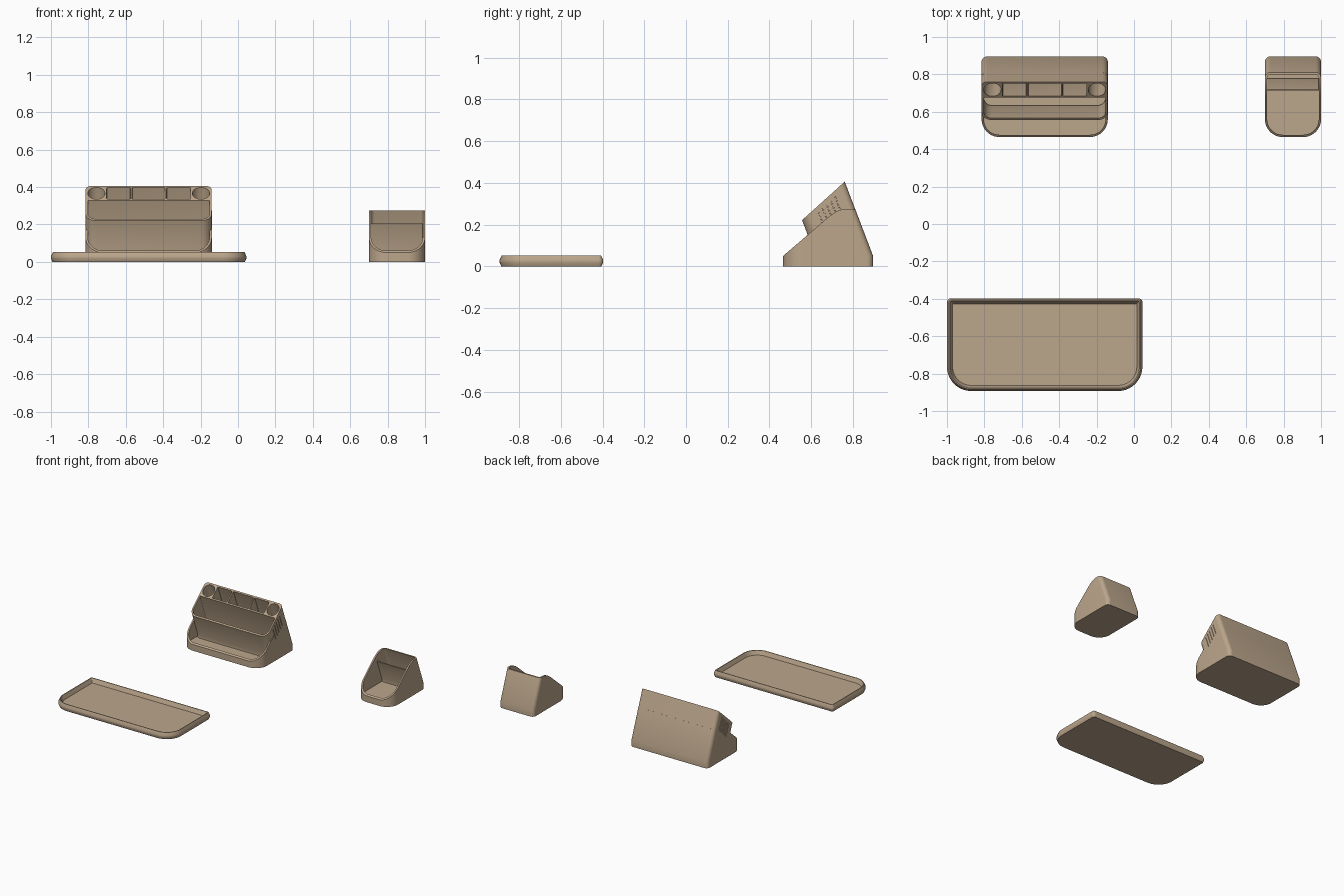
import bpy, bmesh, math

if "Cube" in bpy.data.objects:
    bpy.data.objects.remove(bpy.data.objects["Cube"])


def ring(x0, x1, y0, y1, rf, rb, n=10):
    """Rounded rectangle: rf = front corner radius, rb = back corner radius."""
    pts = []
    for cx, cy, r, a0 in ((x0 + rf, y0 + rf, rf, 180), (x1 - rf, y0 + rf, rf, 270),
                          (x1 - rb, y1 - rb, rb, 0), (x0 + rb, y1 - rb, rb, 90)):
        for i in range(n + 1):
            a = math.radians(a0 + 90 * i / n)
            pts.append((cx + r * math.cos(a), cy + r * math.sin(a)))
    return pts


def loft(name, sections):
    """Skin a stack of (z, ring) sections and cap both ends."""
    bm = bmesh.new()
    loops = [[bm.verts.new((x, y, z)) for x, y in pts] for z, pts in sections]
    for a, b in zip(loops, loops[1:]):
        for i in range(len(a)):
            j = (i + 1) % len(a)
            bm.faces.new((a[i], a[j], b[j], b[i]))
    bm.faces.new(loops[0][::-1])
    bm.faces.new(loops[-1])
    return finish(name, bm)


def extrude_x(name, profile, x0, x1):
    bm = bmesh.new()
    f = bm.faces.new([bm.verts.new((x0, y, z)) for y, z in profile])
    ext = bmesh.ops.extrude_face_region(bm, geom=[f])["geom"]
    bmesh.ops.translate(bm, vec=(x1 - x0, 0, 0),
                        verts=[v for v in ext if isinstance(v, bmesh.types.BMVert)])
    return finish(name, bm)


def finish(name, bm):
    bmesh.ops.recalc_face_normals(bm, faces=bm.faces)
    me = bpy.data.meshes.new(name)
    bm.to_mesh(me)
    bm.free()
    ob = bpy.data.objects.new(name, me)
    bpy.context.collection.objects.link(ob)
    return ob


def combine(ob, other, op="DIFFERENCE"):
    m = ob.modifiers.new("bool", "BOOLEAN")
    m.operation, m.solver, m.object = op, "EXACT", other
    bpy.context.view_layer.objects.active = ob
    bpy.ops.object.modifier_apply(modifier=m.name)
    bpy.data.objects.remove(other)


def back(z):
    """Back face of the holders: upright at the foot, then leaning forward."""
    return 0.896 - 0.38 * max(z - 0.05, 0)


DEPTH = 0.275   # depth of the pen cup
T = 0.012       # wall thickness


def slanted(name, x0, x1, o0, o1, z0, z1, rf, rb):
    """Leaning prism; o0 and o1 are offsets behind the cup's front wall."""
    zs = [z0] + ([0.05] if z0 < 0.05 < z1 else []) + [z1]
    return loft(name, [(z, ring(x0, x1, back(z) - DEPTH + o0, back(z) - DEPTH + o1, rf, rb))
                       for z in zs])


def wedge(name, x0, x1):
    """Open wedge shell with a low rounded front and leaning back."""
    body = loft(name, [(z, ring(x0, x1, 0.465, back(z), 0.095, 0.03)) for z in (0, 0.05, 0.3)])
    inner = loft("inner", [(z, ring(x0 + T, x1 - T, 0.465 + T, back(z) - T, 0.083, 0.018))
                           for z in (0.025, 0.05, 0.35)])
    combine(body, inner)
    cut = [(0.3, 0.045), (0.46, 0.045), (0.68, 0.234), (0.705, 0.253), (0.73, 0.267),
           (0.755, 0.274), (0.775, 0.275), (1.1, 0.275), (1.1, 0.6), (0.3, 0.6)]
    combine(body, extrude_x("cut", cut, x0 - 0.1, x1 + 0.1))
    return body


# Shallow tray with chamfered rim
def tray_ring(i):
    return ring(-1 + i, 0.045 - i, -0.893 + i, -0.397 - i, 0.13 - i, max(0.022 - i, 0.004))


tray = loft("tray", [(z, tray_ring(i)) for z, i in (
    (0, 0.008), (0.018, 0), (0.03, 0), (0.052, 0.010), (0.052, 0.016), (0.02, 0.03))])

# Small card holder with a leaning partition
card_holder = wedge("card_holder", 0.70, 1.0)
off = 0.71 - (back(0.205) - DEPTH)
card_partition = slanted("card_partition", 0.70 + T, 1.0 - T, off, off + 0.010,
                         0.024, 0.205, 0.001, 0.001)

# Pen holder: wedge base plus leaning cup
X0, X1 = -0.815, -0.14
pen_holder = wedge("pen_holder", X0, X1)
cup = slanted("cup", X0 + 0.0005, X1 - 0.0005, 0, DEPTH - 0.0005, 0.015, 0.5, 0.055, 0.03)
opening = [(0.355, 0.04), (0.555, 0.22), (0.76, 0.405), (1.0, 0.622), (1.0, 0.8), (0.2, 0.8), (0.2, 0.04)]
combine(cup, extrude_x("cut", opening, -1, 0))
combine(pen_holder, cup, "UNION")

# Pockets: front slot, round end tubes, three back cells
pockets = [(X0 + T, X1 - T, 0.013, 0.160, 0.043, 0.006),
           (X0 + T, X0 + T + 0.092, 0.171, 0.263, 0.045, 0.045),
           (X1 - T - 0.092, X1 - T, 0.171, 0.263, 0.045, 0.045),
           (-0.702, -0.575, 0.171, 0.263, 0.004, 0.004),
           (-0.566, -0.390, 0.171, 0.263, 0.004, 0.004),
           (-0.381, -0.253, 0.171, 0.263, 0.004, 0.004)]
for a, b, o0, o1, rf, rb in pockets:
    combine(pen_holder, slanted("pocket", a, b, o0, o1, 0.035, 0.6, rf, rb))

# Grip grooves on both ends of the cup
for i in range(5):
    o = 0.09 + 0.027 * i
    top = 0.20 + 0.672 * o
    for x in (X0, X1):
        combine(pen_holder, slanted("groove", x - 0.004, x + 0.004, o, o + 0.006,
                                    top - 0.09, top, 0.001, 0.001))

# Shared finish
mat = bpy.data.materials.new("tan")
mat.diffuse_color = (0.50, 0.38, 0.26, 1)
mat.use_nodes = True
mat.node_tree.nodes["Principled BSDF"].inputs["Base Color"].default_value = mat.diffuse_color
for ob in (tray, card_holder, card_partition, pen_holder):
    ob.data.materials.clear()
    ob.data.materials.append(mat)
    bpy.ops.object.select_all(action="DESELECT")
    ob.select_set(True)
    bpy.context.view_layer.objects.active = ob
    bpy.ops.object.shade_smooth_by_angle(angle=math.radians(25))
